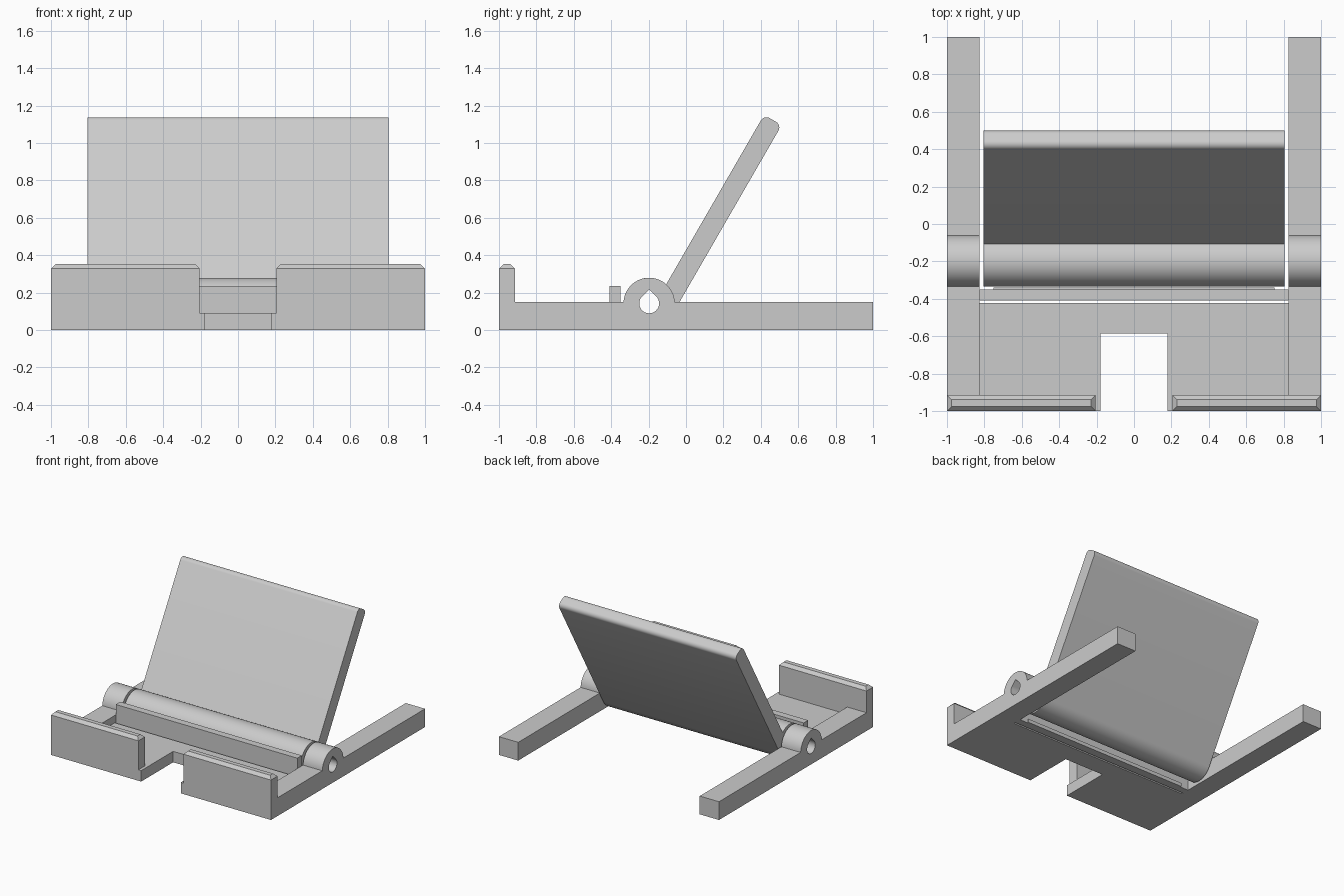
import bpy, bmesh, math
from mathutils import Vector

cube = bpy.data.objects.get("Cube")
if cube:
    bpy.data.objects.remove(cube, do_unlink=True)

# One matte grey for the whole stand
GREY = (0.6, 0.6, 0.6, 1.0)
grey = bpy.data.materials.new("plain grey")
grey.use_nodes = True
grey.diffuse_color = GREY
grey.node_tree.nodes["Principled BSDF"].inputs["Base Color"].default_value = GREY

# Shared hinge axis in (y, z)
HINGE = Vector((-0.197, 0.142))
BARREL_R = 0.137
HOLE_R = 0.053
ARM_TOP = 0.15
PLATE_TOP = 0.09
ARM_IN = 0.825


def finish(name, bm, smooth=False):
    bmesh.ops.recalc_face_normals(bm, faces=bm.faces)
    mesh = bpy.data.meshes.new(name)
    bm.to_mesh(mesh)
    bm.free()
    mesh.materials.append(grey)
    obj = bpy.data.objects.new(name, mesh)
    bpy.context.collection.objects.link(obj)
    if smooth:
        bpy.ops.object.select_all(action='DESELECT')
        obj.select_set(True)
        bpy.context.view_layer.objects.active = obj
        bpy.ops.object.shade_smooth_by_angle(angle=math.radians(30))
    return obj


def prism(name, loops, start, end, axis='X', smooth=False):
    """Extrude an outline (plus hole outlines) along x or z."""
    bm = bmesh.new()
    edges = []
    for loop in loops:
        verts = [bm.verts.new((start, p[0], p[1]) if axis == 'X' else (p[0], p[1], start))
                 for p in loop]
        edges += [bm.edges.new((v, verts[i - 1])) for i, v in enumerate(verts)]
    bmesh.ops.triangle_fill(bm, edges=edges, use_beauty=True)
    out = bmesh.ops.extrude_face_region(bm, geom=bm.faces[:], use_keep_orig=True)
    moved = [g for g in out["geom"] if isinstance(g, bmesh.types.BMVert)]
    step = end - start
    bmesh.ops.translate(bm, verts=moved, vec=(step, 0, 0) if axis == 'X' else (0, 0, step))
    return finish(name, bm, smooth)


def box(name, lo, hi, chamfer=0):
    bm = bmesh.new()
    bmesh.ops.create_cube(bm, size=1)
    for v in bm.verts:
        v.co = [h if c > 0 else l for c, l, h in zip(v.co, lo, hi)]
    if chamfer:
        top = [e for e in bm.edges if all(v.co.z == hi[2] or abs(v.co.z - hi[2]) < 1e-5
                                          for v in e.verts)]
        bmesh.ops.bevel(bm, geom=top, offset=chamfer, segments=1, affect='EDGES')
    return finish(name, bm)


def arc(centre, radius, a0, a1, count):
    return [centre + radius * Vector((math.cos(a), math.sin(a)))
            for a in (math.radians(a0 + (a1 - a0) * i / count) for i in range(count + 1))]


# Teardrop pin hole, pointed at the top
teardrop = arc(HINGE, HOLE_R, 135, 405, 30)
teardrop.append(HINGE + Vector((0, HOLE_R * math.sqrt(2))))

# Side arms with a rounded hinge boss
rise = math.degrees(math.asin((ARM_TOP - HINGE.y) / BARREL_R))
arm = [(-0.915, 0), (1, 0), (1, ARM_TOP)]
arm += arc(HINGE, BARREL_R, rise, 180 - rise, 32)
arm.append((-0.915, ARM_TOP))

for side, s in (("left", 1), ("right", -1)):
    prism(side + "_arm", [arm, teardrop], s * ARM_IN, s, smooth=True)
    # Chamfered front lip
    xs = sorted((s * 0.205, s))
    box(side + "_front_lip", (xs[0], -1, PLATE_TOP), (xs[1], -0.915, 0.352), 0.024)

# Base plate with a cable notch
half = [(0.18, -0.585), (0.18, -1), (1, -1), (1, -0.915), (ARM_IN, -0.915), (ARM_IN, -0.422)]
plate = half + [(-x, y) for x, y in reversed(half)]
prism("base_plate", [plate], 0, PLATE_TOP, axis='Z')

# Cross bar between the arms, with a narrow rib behind
box("cross_bar", (-ARM_IN, -0.408, 0), (ARM_IN, -0.35, 0.235))
box("cross_bar_rib", (-0.75, -0.35, 0), (0.75, -0.34, 0.03))

# Tilted back rest, tangent to its hinge barrel
across = Vector((math.cos(math.radians(30)), -math.sin(math.radians(30))))
along = Vector((-across.y, across.x))
FRONT, LENGTH, ROUND = 0.028, 1.18, 0.035
sweep = math.degrees(math.acos(FRONT / BARREL_R))
origin = Vector((0, 0))
rest = arc(origin, BARREL_R, sweep, 360, 48)
rest += arc(Vector((BARREL_R - ROUND, LENGTH - ROUND)), ROUND, 0, 90, 8)
rest += arc(Vector((FRONT + ROUND, LENGTH - ROUND)), ROUND, 90, 180, 8)
rest = [HINGE + across * p.x + along * p.y for p in rest]
prism("back_rest", [rest, teardrop], -0.805, 0.805, smooth=True)
